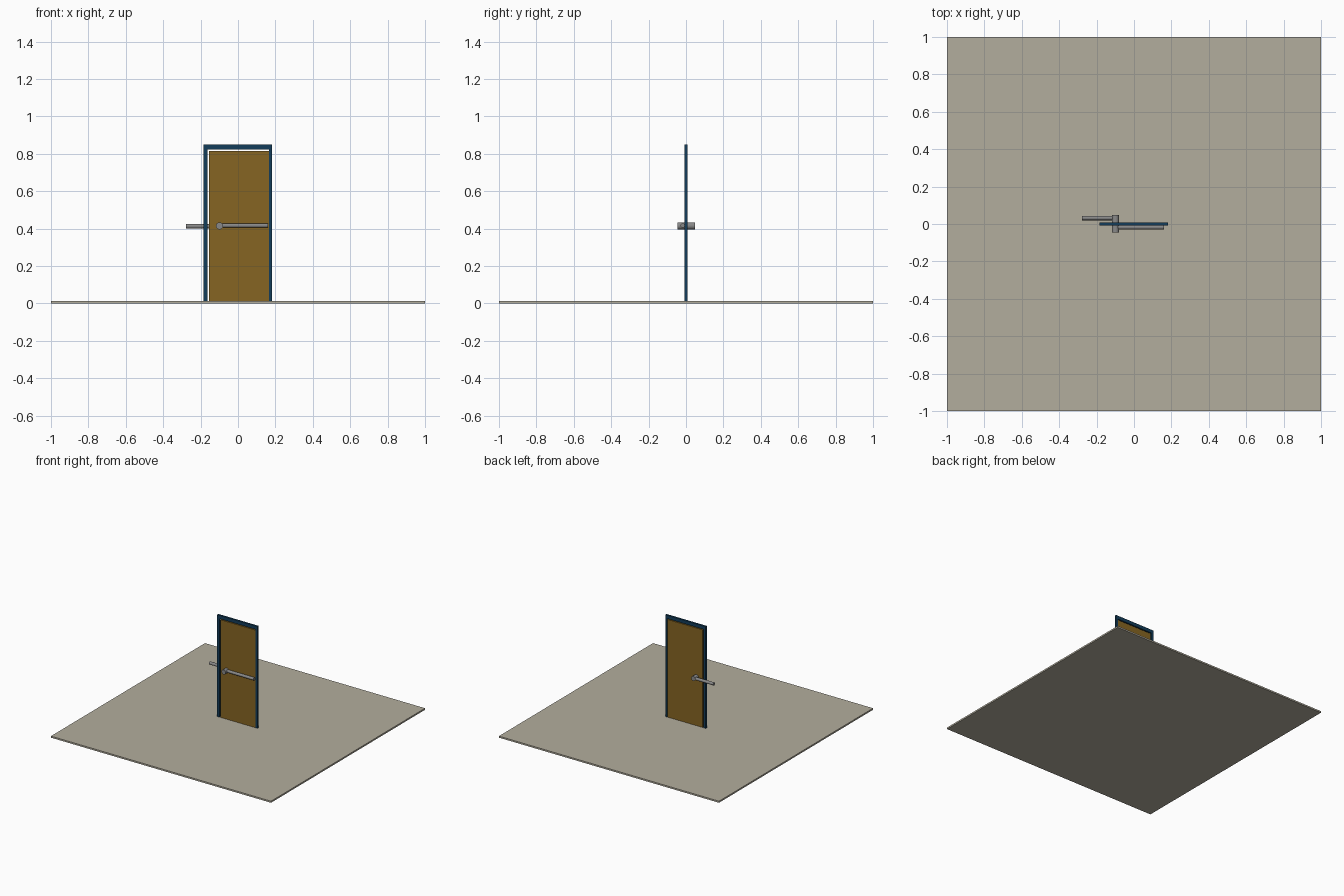
import bpy, bmesh, math
from mathutils import Vector

if "Cube" in bpy.data.objects:
    bpy.data.objects.remove(bpy.data.objects["Cube"])


def material(name, rgb):
    m = bpy.data.materials.new(name)
    m.diffuse_color = (*rgb, 1)
    m.use_nodes = True
    m.node_tree.nodes["Principled BSDF"].inputs["Base Color"].default_value = m.diffuse_color
    return m


def finish(name, bm, mat):
    me = bpy.data.meshes.new(name)
    bmesh.ops.recalc_face_normals(bm, faces=bm.faces)
    bm.to_mesh(me)
    bm.free()
    me.materials.append(mat)
    ob = bpy.data.objects.new(name, me)
    bpy.context.collection.objects.link(ob)
    return ob


def box(name, lo, hi, mat):
    bm = bmesh.new()
    bmesh.ops.create_cube(bm, size=1)
    for v in bm.verts:
        v.co = Vector([lo[i] + (v.co[i] + 0.5) * (hi[i] - lo[i]) for i in range(3)])
    return finish(name, bm, mat)


def rod(name, a, b, r, mat):
    a, b = Vector(a), Vector(b)
    bpy.ops.mesh.primitive_cylinder_add(vertices=32, radius=r, depth=(b - a).length,
                                        location=(a + b) / 2,
                                        rotation=(b - a).to_track_quat('Z', 'Y').to_euler())
    ob = bpy.context.object
    ob.name = name
    ob.data.materials.append(mat)
    bpy.ops.object.shade_smooth_by_angle(angle=math.radians(30))


stone = material("floor_stone", (0.45, 0.42, 0.34))
wood = material("door_wood", (0.24, 0.13, 0.016))
blue = material("frame_blue", (0.006, 0.045, 0.1))
metal = material("handle_metal", (0.25, 0.25, 0.25))

# Floor slab
box("floor", (-1, -1, 0), (1, 1, 0.013), stone)

# Frame: one U-shaped profile, extruded front to back
outline = [(-0.184, 0.013), (-0.184, 0.85), (0.182, 0.85), (0.182, 0.013),
           (0.166, 0.013), (0.166, 0.822), (-0.164, 0.822), (-0.164, 0.013)]
bm = bmesh.new()
face = bm.faces.new([bm.verts.new((x, -0.008, z)) for x, z in outline])
ext = bmesh.ops.extrude_face_region(bm, geom=[face])
bmesh.ops.translate(bm, vec=(0, 0.016, 0),
                    verts=[g for g in ext["geom"] if isinstance(g, bmesh.types.BMVert)])
finish("door_frame", bm, blue)

# Door panel
box("door_panel", (-0.155, -0.006, 0.013), (0.166, 0.006, 0.815), wood)

# Handle: spindle through the door with a lever on each side
rod("handle_spindle", (-0.099, -0.046, 0.415), (-0.099, 0.047, 0.415), 0.019, metal)
rod("front_lever", (-0.099, -0.017, 0.417), (0.16, -0.017, 0.417), 0.012, metal)
rod("back_lever", (-0.278, 0.032, 0.413), (-0.099, 0.032, 0.413), 0.012, metal)
